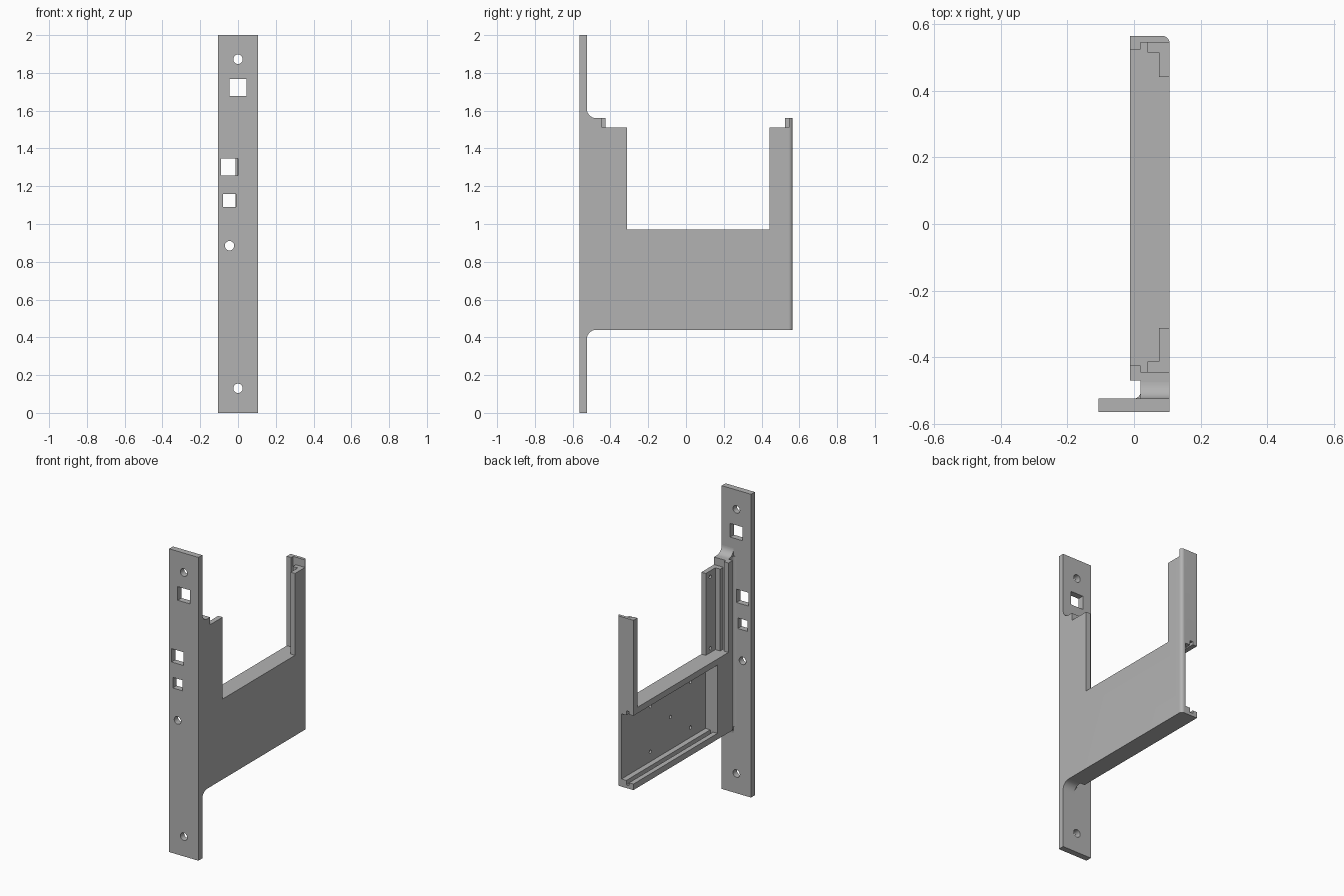
import bpy, bmesh, math
from mathutils import Vector

if "Cube" in bpy.data.objects:
    bpy.data.objects.remove(bpy.data.objects["Cube"])

grey = bpy.data.materials.new("plain_grey")
grey.use_nodes = True
COLOUR = (0.45, 0.45, 0.45, 1)
grey.diffuse_color = COLOUR
grey.node_tree.nodes["Principled BSDF"].inputs["Base Color"].default_value = COLOUR


def prism(name, points, axis, low, high):
    """Extrude a 2D outline along one axis; the outline uses the other two in order."""
    place = {"x": lambda a, b, h: (h, a, b),
             "y": lambda a, b, h: (a, h, b),
             "z": lambda a, b, h: (a, b, h)}[axis]
    bm = bmesh.new()
    face = bm.faces.new([bm.verts.new(place(a, b, low)) for a, b in points])
    new = bmesh.ops.extrude_face_region(bm, geom=[face])["geom"]
    shift = Vector(place(0, 0, high - low))
    bmesh.ops.translate(bm, vec=shift, verts=[v for v in new if isinstance(v, bmesh.types.BMVert)])
    bmesh.ops.recalc_face_normals(bm, faces=bm.faces)
    mesh = bpy.data.meshes.new(name)
    bm.to_mesh(mesh)
    bm.free()
    mesh.materials.append(grey)
    obj = bpy.data.objects.new(name, mesh)
    bpy.context.collection.objects.link(obj)
    return obj


def rect(a0, a1, b0, b1):
    return [(a0, b0), (a1, b0), (a1, b1), (a0, b1)]


def arc(ca, cb, r, start, end, steps=10):
    angles = [math.radians(start + (end - start) * i / steps) for i in range(steps + 1)]
    return [(ca + r * math.cos(t), cb + r * math.sin(t)) for t in angles]


def circle(a, b, r):
    return arc(a, b, r, 0, 345, 23)


def cut(target, cutters):
    for cutter in cutters:
        mod = target.modifiers.new("cut", "BOOLEAN")
        mod.operation, mod.solver, mod.object = "DIFFERENCE", "EXACT", cutter
        bpy.context.view_layer.objects.active = target
        bpy.ops.object.modifier_apply(modifier=mod.name)
        bpy.data.objects.remove(cutter)


def smooth(obj):
    bpy.ops.object.select_all(action="DESELECT")
    obj.select_set(True)
    bpy.context.view_layer.objects.active = obj
    bpy.ops.object.shade_smooth_by_angle(angle=math.radians(30))


# Main sizes
OPEN, OUT = -0.012, 0.107       # open side and outer side in x
FRONT, PLATE, BACK = -0.565, -0.525, 0.565
BASE, SHELF, TOP = 0.44, 0.97, 1.56
WEB, FLOOR = 0.02, 0.075

# Front plate with its round and square holes
plate = prism("front_plate", rect(-0.107, OUT, 0, 2), "y", FRONT, PLATE)
holes = [circle(x, z, 0.025) for x, z in [(0, 1.872), (0, 0.13), (-0.045, 0.885)]]
holes += [rect(x - w, x + w, z - w, z + w)
          for x, z, w in [(0, 1.722, 0.045), (-0.045, 1.302, 0.044), (-0.045, 1.124, 0.035)]]
cut(plate, [prism("hole_cutter", h, "y", -0.7, -0.5) for h in holes])

# Body with a rounded outer back corner
outline = [(OPEN, -0.47), (WEB, -0.47), (WEB, PLATE), (OUT, PLATE)]
outline += arc(OUT - 0.022, BACK - 0.022, 0.022, 0, 90) + [(OPEN, BACK)]
body = prism("body", outline, "z", BASE, TOP)


def stepped(lip, groove, ledge):
    """Channel outline: lip, deeper panel groove, then a narrower ledge, from the open side inward."""
    steps = [(-0.1, lip), (WEB, lip), (WEB, groove), (0.04, groove), (0.04, ledge), (FLOOR, ledge)]
    return [(x, r[0]) for x, r in steps] + [(x, r[1]) for x, r in reversed(steps)]


cutters = [
    # upper panel channel, window and lowered arm tops
    prism("upper_channel", stepped((-0.425, 0.525), (-0.445, 0.545), (-0.413, 0.515)), "z", SHELF, 1.8),
    prism("window", rect(-0.313, 0.441, SHELF, 1.8), "x", -0.2, 0.3),
    prism("arm_top", rect(-0.445, 0.545, 1.51, 1.8), "x", WEB, 0.3),
    # lower panel channel, open at the back
    prism("lower_channel", stepped((0.48, 0.93), (0.46, 0.95), (0.49, 0.92)), "y", -0.31, 0.8),
]
# Blind screw holes in the pocket floor and the arms
screws = [(y, z) for y in (0.265, -0.155) for z in (0.555, 0.855)] + [(0.055, 0.705)]
screws += [(y, z) for y in (-0.36, 0.488) for z in (1.0, 1.47)]
cutters += [prism("screw_hole", circle(y, z, 0.011), "x", 0.06, 0.095) for y, z in screws]
cut(body, cutters)

# Fillets joining the body to the plate
R = 0.05
for name, edge, side in [("upper_fillet", TOP, 1), ("lower_fillet", BASE, -1)]:
    curve = [(y, edge + side * (R - d)) for y, d in arc(PLATE + R, 0, R, 90, 180)]
    smooth(prism(name, curve + [(PLATE, edge)], "x", WEB, OUT))
r = 0.022
curve = arc(WEB - r, PLATE + r, r, 0, -90)
smooth(prism("side_fillet", curve + [(WEB, PLATE)], "z", BASE, TOP))

for obj in (plate, body):
    smooth(obj)
